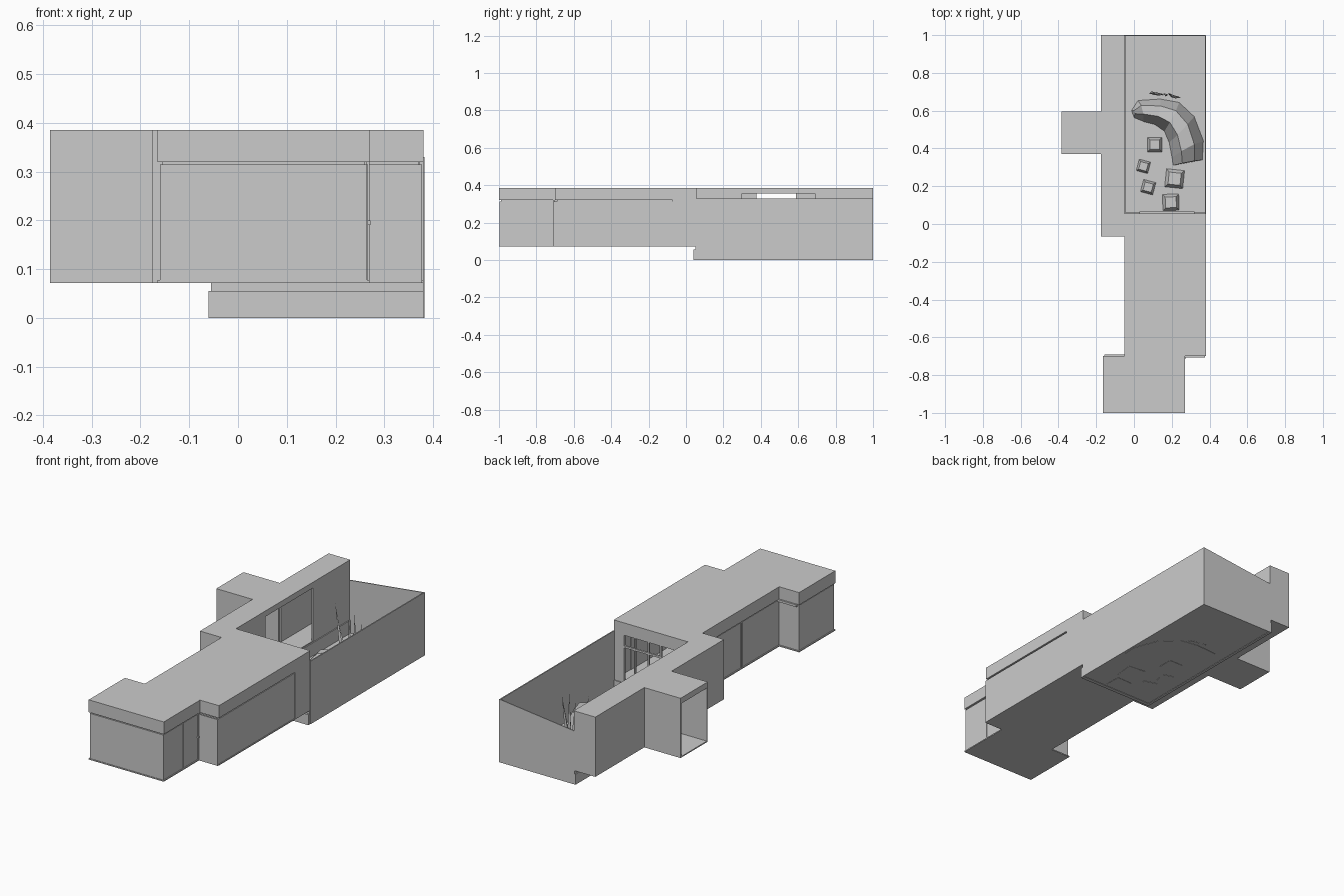
import bpy, bmesh, math
from mathutils import Vector

if "Cube" in bpy.data.objects:
    bpy.data.objects.remove(bpy.data.objects["Cube"])


def mesh(name, verts, faces):
    me = bpy.data.meshes.new(name)
    me.from_pydata(verts, [], faces)
    bm = bmesh.new()
    bm.from_mesh(me)
    bmesh.ops.recalc_face_normals(bm, faces=bm.faces)
    bm.to_mesh(me)
    bm.free()
    ob = bpy.data.objects.new(name, me)
    bpy.context.collection.objects.link(ob)
    return ob


def prism(name, pts, z0, z1):
    n = len(pts)
    v = [(x, y, z0) for x, y in pts] + [(x, y, z1) for x, y in pts]
    f = [tuple(range(n)), tuple(range(n, 2 * n))]
    f += [(i, (i + 1) % n, n + (i + 1) % n, n + i) for i in range(n)]
    return mesh(name, v, f)


def box(name, x0, x1, y0, y1, z0, z1):
    return prism(name, [(x0, y0), (x1, y0), (x1, y1), (x0, y1)], z0, z1)


def wall_run(name, pts, z0, z1, t=0.008):
    # thin walls along axis-aligned segments, built inward of an anticlockwise outline
    for i, (a, b) in enumerate(zip(pts, pts[1:])):
        a, b = Vector(a), Vector(b)
        d = (b - a).normalized()
        n = Vector((-d.y, d.x)) * t
        prism(f"{name}_{i + 1}", [tuple(a), tuple(b), tuple(b + n), tuple(a + n)], z0, z1)


F, R = 0.072, 0.385          # floor level and roof top

# main wing: roof slab, floor and slightly inset walls
main = [(-.05, .055), (-.05, -.70), (-.165, -.70), (-.165, -1), (.27, -1),
        (.27, -.70), (.38, -.70), (.38, .055)]
prism("main_roof", main, .32, R)
prism("main_floor", main, F, F + .006)
wall_run("main_wall", [(-.045, -.06), (-.045, -.705), (-.16, -.705), (-.16, -.997),
                       (.265, -.997), (.265, -.708), (.377, -.708), (.377, -.072)], F, .314)
wall_run("upper_wall", [(-.04, -.06), (-.04, -.69), (-.155, -.69), (-.155, -.99),
                        (.26, -.99), (.26, -.69), (.37, -.69), (.37, -.07)], .31, .322)
box("corner_wall", .372, .38, -.072, .055, F, .32)

# panel strips and small handles on the main walls
box("side_door_edge", .263, .267, -.834, -.830, F, .314)
box("entry_post", .262, .27, -.712, -.70, F, .32)
for y in (-.40, -.39):
    box("left_window_post", -.048, -.04, y - .003, y + .003, F, .314)
box("door_handle", .264, .272, -.716, -.708, .19, .20)

# glazed wall from main wing to courtyard
box("glazing_left_wall", -.05, .03, .045, .055, F, .32)
box("glazing_right_wall", .32, .38, .045, .055, F, .32)
for x in (.11, .18, .26):
    box("glazing_post", x - .004, x + .004, .045, .055, F, .32)
box("glazing_rail", .03, .32, .045, .055, .255, .265)
box("glazing_sill", .03, .32, .05, .065, F, F + .008)

# gallery wing along the courtyard, with the side annex
gallery = [(-.05, -.065), (-.05, 1), (-.175, 1), (-.175, .595), (-.385, .595),
           (-.385, .37), (-.175, .37), (-.175, -.065)]
prism("gallery_roof", gallery, .355, R)
prism("gallery_floor", gallery, F, F + .006)
wall_run("gallery_wall", [(-.05, 1), (-.175, 1), (-.175, .595), (-.385, .595)], F, .356)
wall_run("gallery_front_wall", [(-.385, .37), (-.175, .37), (-.175, -.065), (-.045, -.065)], F, .356)
for y0, y1 in ((.05, .30), (.69, 1)):
    box("gallery_inner_wall", -.058, -.05, y0, y1, F, .356)

# sunken courtyard: base skirt, floor and boundary walls
box("base_skirt_left", -.06, -.05, .04, 1, 0, .055)
box("base_skirt_front", -.06, .38, .04, .055, 0, .055)
box("base_left_wall", -.055, -.045, .05, 1, 0, F)
box("base_front_wall", -.055, .38, .05, .06, 0, F)
box("courtyard_floor", -.055, .38, .045, 1, .002, .004)
box("courtyard_right_wall", .376, .382, .055, 1, 0, .33)
back = [(-.05, 0), (.382, 0), (.382, .33), (-.05, .28)]
mesh("courtyard_back_wall", [(x, y, z) for y in (.995, 1) for x, z in back],
     [(0, 1, 2, 3), (4, 5, 6, 7), (0, 1, 5, 4), (1, 2, 6, 5), (2, 3, 7, 6), (3, 0, 4, 7)])

# stepping stones: low tapered blocks
for x, y, s, a in ((.11, .42, .08, 0), (.05, .305, .065, -15), (.075, .195, .07, -15),
                   (.215, .24, .10, -6), (.195, .115, .09, 2)):
    c, n = math.cos(math.radians(a)), math.sin(math.radians(a))
    v = [(x + k * s * (i * c - j * n), y + k * s * (i * n + j * c), z)
         for k, z in ((.5, 0), (.32, .035))
         for i, j in ((-1, -1), (1, -1), (1, 1), (-1, 1))]
    mesh("stepping_stone", v, [(0, 1, 2, 3), (4, 5, 6, 7)] +
         [(i, (i + 1) % 4, 4 + (i + 1) % 4, 4 + i) for i in range(4)])

# crescent mound: outer edge, ridge and inner edge at each station
stations = [((-.015, .60), (.01, .60), (.00, .56), .03),
            ((.02, .655), (.05, .61), (.05, .54), .08),
            ((.14, .663), (.14, .60), (.11, .525), .11),
            ((.24, .645), (.21, .57), (.16, .49), .12),
            ((.32, .57), (.26, .50), (.185, .43), .12),
            ((.37, .44), (.285, .41), (.20, .35), .11),
            ((.365, .34), (.29, .33), (.205, .31), .06)]
v, f = [], []
for o, r, i, h in stations:
    o, r, i = Vector(o), Vector(r), Vector(i)
    a, b = o.lerp(r, .6), i.lerp(r, .6)
    v += [(*o, 0), (*a, h), (*b, h), (*i, 0)]
for k in range(len(stations) - 1):
    for j in range(4):
        p, q = 4 * k + j, 4 * k + (j + 1) % 4
        f.append((p, q, q + 4, p + 4))
e = 4 * (len(stations) - 1)
mesh("garden_mound", v, f + [(0, 1, 2, 3), (e, e + 1, e + 2, e + 3)])

# tall pointed leaves behind the mound
for x, tx, y, h in ((.12, .08, .695, .31), (.15, .10, .69, .22), (.17, .165, .685, .25),
                    (.19, .20, .685, .29), (.20, .25, .675, .26)):
    w = .012
    m = (x * .6 + tx * .4)
    mesh("tall_leaf", [(x - w * .5, y, 0), (x + w * .5, y - .006, 0), (m + w, y, h * .4),
                       (tx, y - .005, h), (m - w, y + .008, h * .4), (m, y - .01, h * .4)],
         [(0, 1, 5), (1, 2, 5), (0, 5, 4), (5, 2, 3), (4, 5, 3), (0, 4, 2, 1), (4, 3, 2)])
